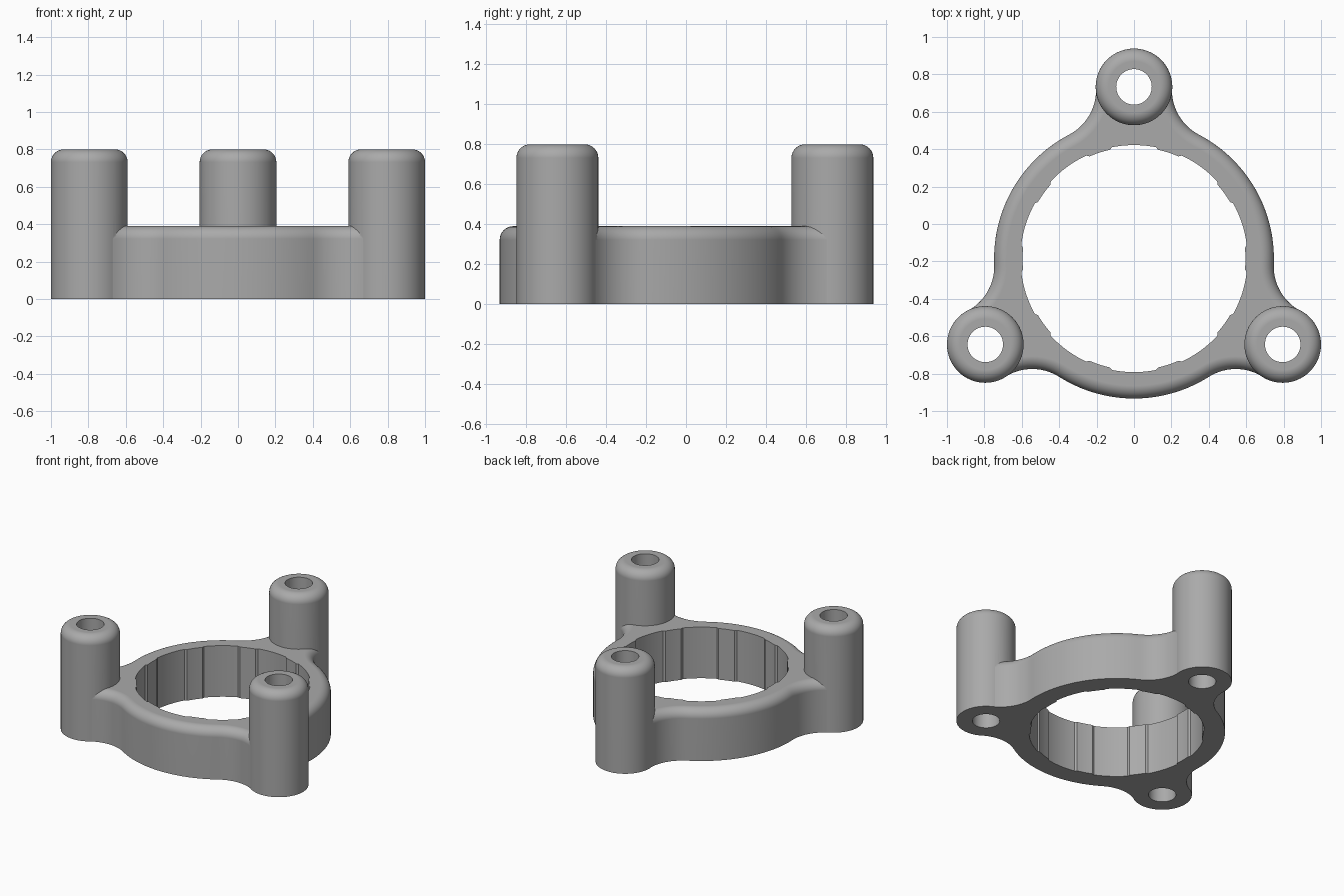
import bpy, bmesh
from math import sin, cos, acos, pi, radians, tau
from mathutils import Vector

cube = bpy.data.objects.get("Cube")
if cube:
    bpy.data.objects.remove(cube, do_unlink=True)

CENTRE = Vector((0, -0.185))
RING_R, POST_R, PITCH_R, FILLET = 0.748, 0.205, 0.918, 0.27
RING_TOP, POST_TOP, ROUND = 0.39, 0.80, 0.068
BORE_R, PAD_R, PADS, HOLE_R = 0.607, 0.596, 10, 0.095
POST_ANGLES = [pi / 2 + k * tau / 3 for k in range(3)]

grey = bpy.data.materials.new("Mid grey")
grey.use_nodes = True
grey.diffuse_color = (0.4, 0.4, 0.4, 1)
grey.node_tree.nodes["Principled BSDF"].inputs["Base Color"].default_value = (0.4, 0.4, 0.4, 1)


def polar(origin, radius, angle):
    return origin + Vector((cos(angle), sin(angle))) * radius


def arc(origin, radius, start, end, steps):
    """Points along an arc, leaving out the last one."""
    return [polar(origin, radius, start + (end - start) * i / steps) for i in range(steps)]


def loft(name, loops):
    """Closed solid through stacked (outline, height) loops."""
    bm = bmesh.new()
    rows = [[bm.verts.new((p.x, p.y, z)) for p in pts] for pts, z in loops]
    n = len(rows[0])
    for low, high in zip(rows, rows[1:]):
        for i in range(n):
            j = (i + 1) % n
            bm.faces.new((low[i], low[j], high[j], high[i]))
    bm.faces.new(rows[0][::-1])
    bm.faces.new(rows[-1])
    mesh = bpy.data.meshes.new(name)
    bm.to_mesh(mesh)
    bm.free()
    mesh.materials.append(grey)
    obj = bpy.data.objects.new(name, mesh)
    bpy.context.collection.objects.link(obj)
    return obj


def rounded_levels(top):
    """(inset, height) pairs: a straight wall, then a quarter-round top edge."""
    turns = [i / 8 * pi / 2 for i in range(9)]
    return [(0, 0)] + [(ROUND * (1 - cos(t)), top - ROUND * (1 - sin(t))) for t in turns]


def plate_outline(inset):
    """Ring with three lobes joined by tangent concave fillets."""
    ring, lobe, fil = RING_R - inset, POST_R - 0.002 - inset, FILLET + inset
    to_ring, to_lobe = ring + fil, lobe + fil
    theta = acos((PITCH_R**2 + to_ring**2 - to_lobe**2) / (2 * PITCH_R * to_ring))
    gamma = acos((to_ring**2 + to_lobe**2 - PITCH_R**2) / (2 * to_ring * to_lobe))
    pts = []
    for a in POST_ANGLES:
        before, after = a - theta, a + theta
        pts += arc(CENTRE, ring, a - tau / 3 + theta, before, 36)
        pts += arc(polar(CENTRE, to_ring, before), fil, before + pi, before + pi - gamma, 14)
        pts += arc(polar(CENTRE, PITCH_R, a), lobe, before - gamma, after + gamma, 32)
        pts += arc(polar(CENTRE, to_ring, after), fil, after + gamma + pi, after + pi, 14)
    return pts


def bore_outline():
    """Round bore with shallow raised pads."""
    pts = []
    half = radians(5.5)
    step = tau / PADS
    for k in range(PADS):
        a = k * step
        pts += arc(CENTRE, PAD_R, a - half, a + half, 4) + [polar(CENTRE, PAD_R, a + half)]
        pts += arc(CENTRE, BORE_R, a + half * 1.25, a + step - half * 1.25, 10)
        pts.append(polar(CENTRE, BORE_R, a + step - half * 1.25))
    return pts


def combine(target, other, operation):
    mod = target.modifiers.new(operation.title(), "BOOLEAN")
    mod.operation, mod.solver, mod.object = operation, "EXACT", other
    bpy.context.view_layer.objects.active = target
    bpy.ops.object.modifier_apply(modifier=mod.name)
    bpy.data.objects.remove(other, do_unlink=True)


# Lobed ring with a rounded upper edge
body = loft("mounting_ring", [(plate_outline(d), z) for d, z in rounded_levels(RING_TOP)])

# Three tall posts
for a in POST_ANGLES:
    centre = polar(CENTRE, PITCH_R, a)
    post = loft("post", [(arc(centre, POST_R - d, 0, tau, 64), z)
                         for d, z in rounded_levels(POST_TOP)])
    combine(body, post, "UNION")

# Padded central bore and a through hole in each post
bore = bore_outline()
combine(body, loft("bore_cutter", [(bore, -0.1), (bore, 1)]), "DIFFERENCE")
for a in POST_ANGLES:
    hole = arc(polar(CENTRE, PITCH_R, a), HOLE_R, 0, tau, 48)
    combine(body, loft("hole_cutter", [(hole, -0.1), (hole, 1)]), "DIFFERENCE")

# Smooth curved walls, crisp edges
bpy.ops.object.select_all(action="DESELECT")
body.select_set(True)
bpy.context.view_layer.objects.active = body
bpy.ops.object.shade_smooth_by_angle(angle=radians(30))
weighted = body.modifiers.new("Weighted normals", "WEIGHTED_NORMAL")
weighted.keep_sharp = True
